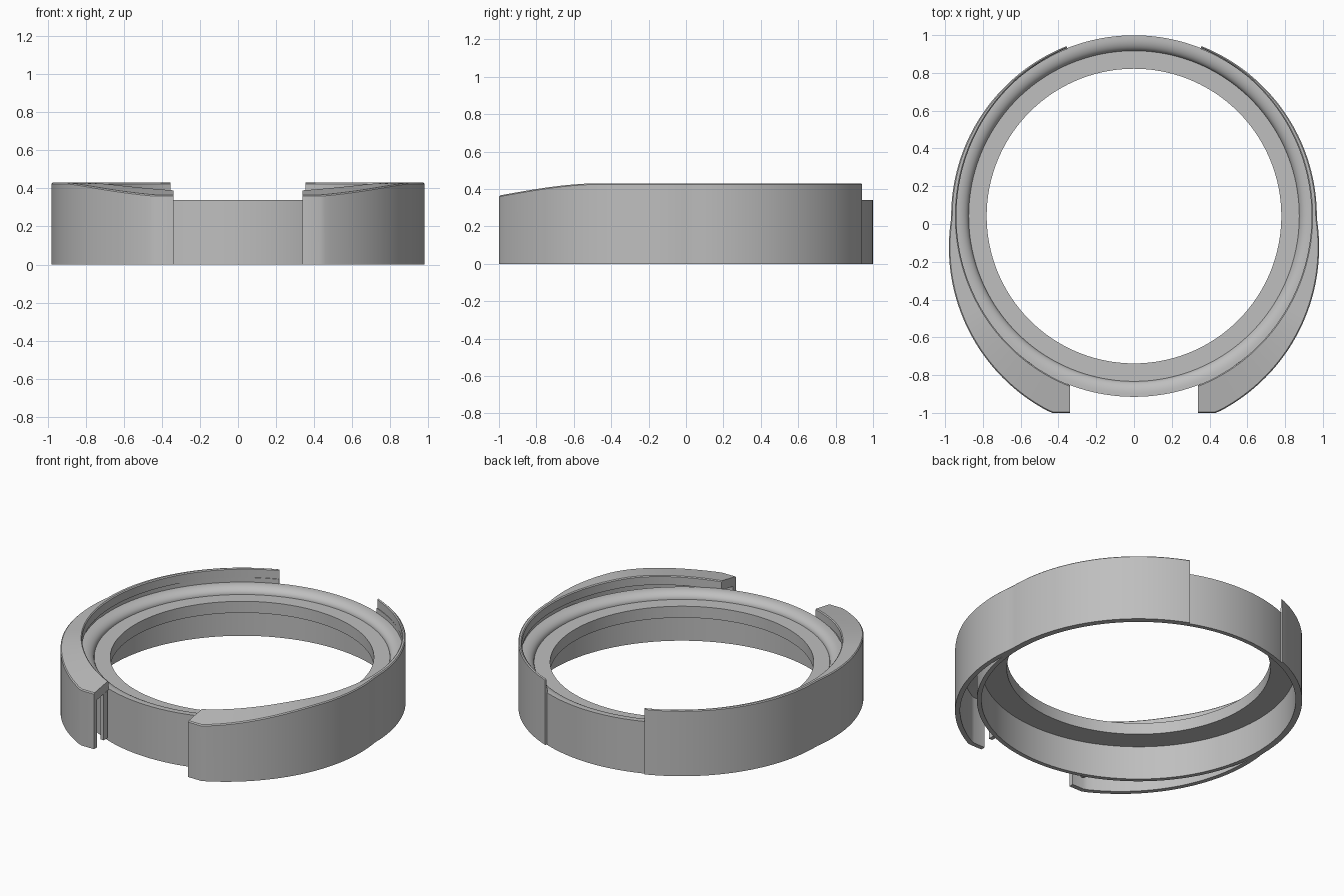
import bpy, bmesh, math

cube = bpy.data.objects.get("Cube")
if cube:
    bpy.data.objects.remove(cube, do_unlink=True)

CY = 0.042          # ring centre in y
END_X = 0.34        # half width of the front gap

grey = bpy.data.materials.new("plain_grey")
grey.use_nodes = True
colour = (0.52, 0.52, 0.52, 1)
grey.diffuse_color = colour
grey.node_tree.nodes["Principled BSDF"].inputs["Base Color"].default_value = colour


def loft(name, sections, closed):
    """Skin a list of equal closed sections into one solid object."""
    bm = bmesh.new()
    rows = [[bm.verts.new(p) for p in s] for s in sections]
    n = len(rows[0])
    pairs = list(zip(rows, rows[1:]))
    if closed:
        pairs.append((rows[-1], rows[0]))
    for a, b in pairs:
        for i in range(n):
            j = (i + 1) % n
            bm.faces.new((a[i], a[j], b[j], b[i]))
    if not closed:
        bm.faces.new(rows[0])
        bm.faces.new(rows[-1])
    bmesh.ops.recalc_face_normals(bm, faces=bm.faces)
    mesh = bpy.data.meshes.new(name)
    bm.to_mesh(mesh)
    bm.free()
    mesh.materials.append(grey)
    obj = bpy.data.objects.new(name, mesh)
    bpy.context.collection.objects.link(obj)
    bpy.ops.object.select_all(action='DESELECT')
    obj.select_set(True)
    bpy.context.view_layer.objects.active = obj
    bpy.ops.object.shade_smooth_by_angle(angle=math.radians(30))
    return obj


def mirror(obj):
    obj.modifiers.new("Mirror", 'MIRROR').use_axis[0] = True


# Ring: counterbored below, rounded shoulder down to an inner shelf above
profile = [(0.957, 0), (0.957, 0.34), (0.94, 0.34)]
for k in range(1, 9):
    a = math.radians(90 * k / 8)
    profile.append((0.94 - 0.065 * math.sin(a), 0.295 + 0.045 * math.cos(a)))
profile += [(0.78, 0.295), (0.78, 0.22), (0.93, 0.22), (0.93, 0)]
STEPS = 160
ring = []
for k in range(STEPS):
    a = math.tau * k / STEPS
    ring.append([(r * math.cos(a), CY + r * math.sin(a), z) for r, z in profile])
loft("ring", ring, True)


# Side wings: thin at the back, swelling into hollow horns at the front
def inner_radius(a):
    return 0.94 + 0.02 * math.sin(a) ** 2


def outer_radius(a):
    d, big = -0.165, 0.98
    return max(0.968, d * math.sin(a) + math.sqrt(big ** 2 - (d * math.cos(a)) ** 2))


def top_height(y):
    t = min(1, max(0, (y + 1) / 0.5))
    return 0.365 + 0.065 * (1.4 * t - 0.4 * t ** 3)


def place(r, a, inset, last):
    """Plan position, kept behind the flat front and outside the gap."""
    if last:
        x, y = END_X, CY - math.sqrt(r * r - END_X ** 2)
    else:
        x, y = r * math.cos(a), CY + r * math.sin(a)
    return x, max(y, -1 + inset)


def wing_section(a, last=False):
    ri, ro = inner_radius(a), outer_radius(a)
    edge = 0.006
    hollow = max(ro - 0.03, 0.953)
    spec = [(ri, 0, 0.06), (ri, 0, edge), (ri + edge, 0, 0),
            (ro - edge, edge, 0), (ro, 0, edge), (ro, 0, None),
            (hollow, 0.03, None), (hollow, 0.03, 0.06), (0.952, 0, 0.06)]
    points = []
    for r, inset, drop in spec:
        x, y = place(r, a, inset, last)
        z = 0 if drop is None else min(top_height(y) - drop, 0.43)
        points.append((x, y, z))
    return points


START, STOP, COUNT = math.radians(68.3), math.radians(-67.5), 90
wing = [wing_section(START + (STOP - START) * k / COUNT) for k in range(COUNT + 1)]
wing.append(wing_section(math.radians(-69.4), True))
mirror(loft("side_wing", wing, False))

# Small ribs where the hollow horns meet the ring
rib = []
for x in (END_X, END_X + 0.025):
    rib.append([(x, -0.9, 0.02), (x, -0.86, 0.02), (x, -0.86, 0.325), (x, -0.9, 0.325)])
mirror(loft("end_rib", rib, False))
